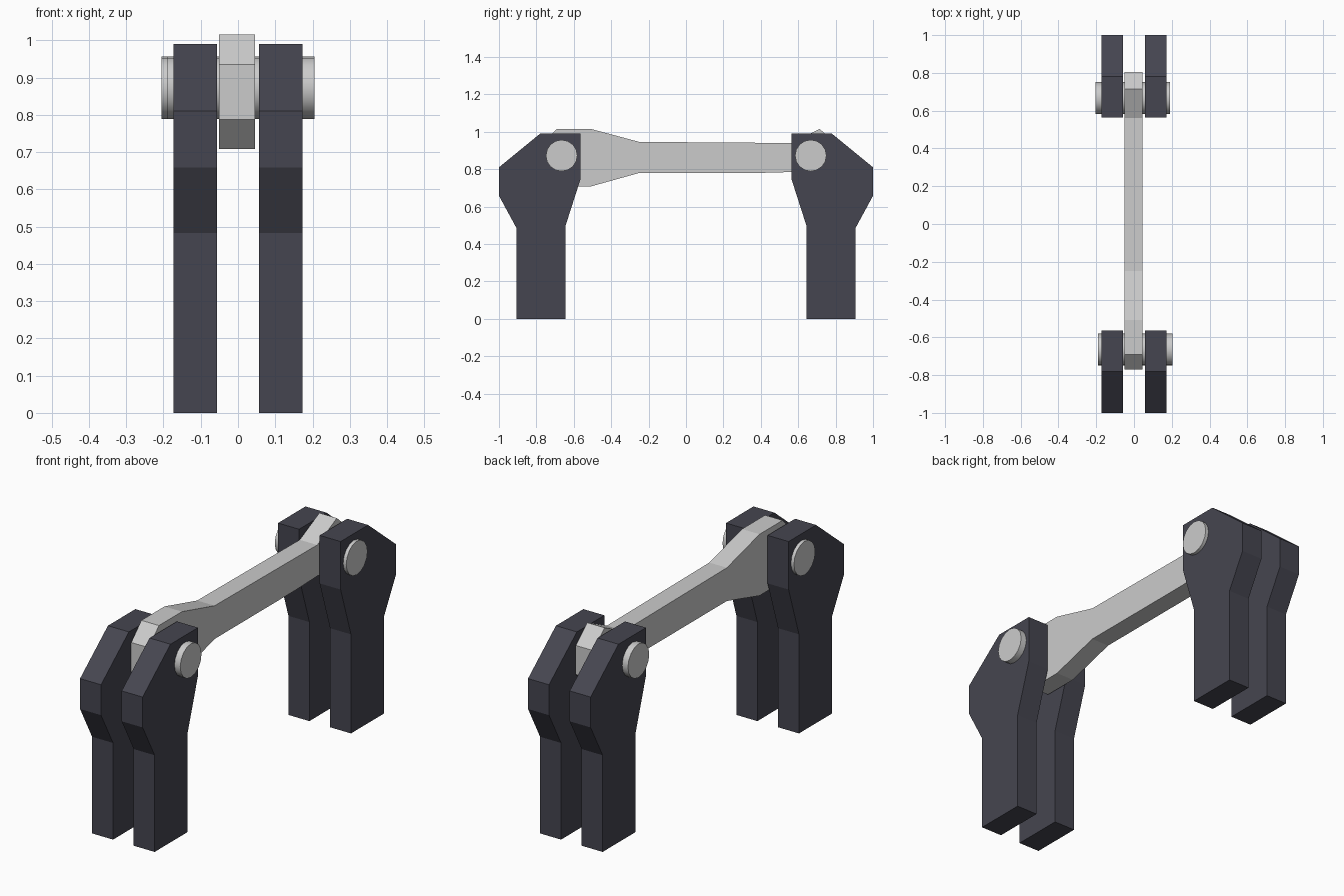
import bpy, bmesh, math

if "Cube" in bpy.data.objects:
    bpy.data.objects.remove(bpy.data.objects["Cube"])

dark = bpy.data.materials.new("dark_grey")
dark.diffuse_color = (0.06, 0.06, 0.08, 1)
dark.use_nodes = True
dark.node_tree.nodes["Principled BSDF"].inputs["Base Color"].default_value = dark.diffuse_color


def plate(name, profile, x0, x1, mat=None):
    """Extrude a (y, z) profile from x0 to x1."""
    bm = bmesh.new()
    face = bm.faces.new([bm.verts.new((x0, y, z)) for y, z in profile])
    ext = bmesh.ops.extrude_face_region(bm, geom=[face])
    moved = [v for v in ext["geom"] if isinstance(v, bmesh.types.BMVert)]
    bmesh.ops.translate(bm, verts=moved, vec=(x1 - x0, 0, 0))
    bmesh.ops.recalc_face_normals(bm, faces=bm.faces)
    mesh = bpy.data.meshes.new(name)
    bm.to_mesh(mesh)
    bm.free()
    obj = bpy.data.objects.new(name, mesh)
    bpy.context.collection.objects.link(obj)
    if mat:
        mesh.materials.append(mat)
    return obj


# Support plates: two per end, flared at the top around the pin
support = [(0.645, 0), (0.905, 0), (0.905, 0.483), (1.0, 0.658), (1.0, 0.81),
           (0.78, 0.99), (0.563, 0.99), (0.563, 0.75), (0.645, 0.495)]
for end, sy in (("front", -1), ("back", 1)):
    for side, sx in (("left", -1), ("right", 1)):
        plate(f"{end}_{side}_support", [(sy * y, z) for y, z in support],
              sx * 0.057, sx * 0.173, dark)

# Handle bar: octagonal lug at each end, long taper at the front
bar = [(-0.77, 0.787), (-0.69, 0.708), (-0.508, 0.708), (-0.25, 0.78),
       (0.39, 0.78), (0.57, 0.785), (0.72, 0.71), (0.805, 0.79),
       (0.805, 0.935), (0.715, 1.015), (0.56, 0.94), (0.29, 0.942),
       (-0.25, 0.946), (-0.508, 1.015), (-0.69, 1.015), (-0.77, 0.935)]
plate("handle_bar", bar, -0.051, 0.046)

# Hinge pins through each pair of supports
for end, y, x0, x1 in (("front", -0.665, -0.19, 0.205), ("back", 0.667, -0.205, 0.19)):
    bpy.ops.mesh.primitive_cylinder_add(vertices=16, radius=0.084, depth=x1 - x0,
                                        location=((x0 + x1) / 2, y, 0.873),
                                        rotation=(0, math.pi / 2, 0))
    bpy.context.object.name = f"{end}_hinge_pin"
    bpy.ops.object.shade_smooth_by_angle(angle=math.radians(40))
